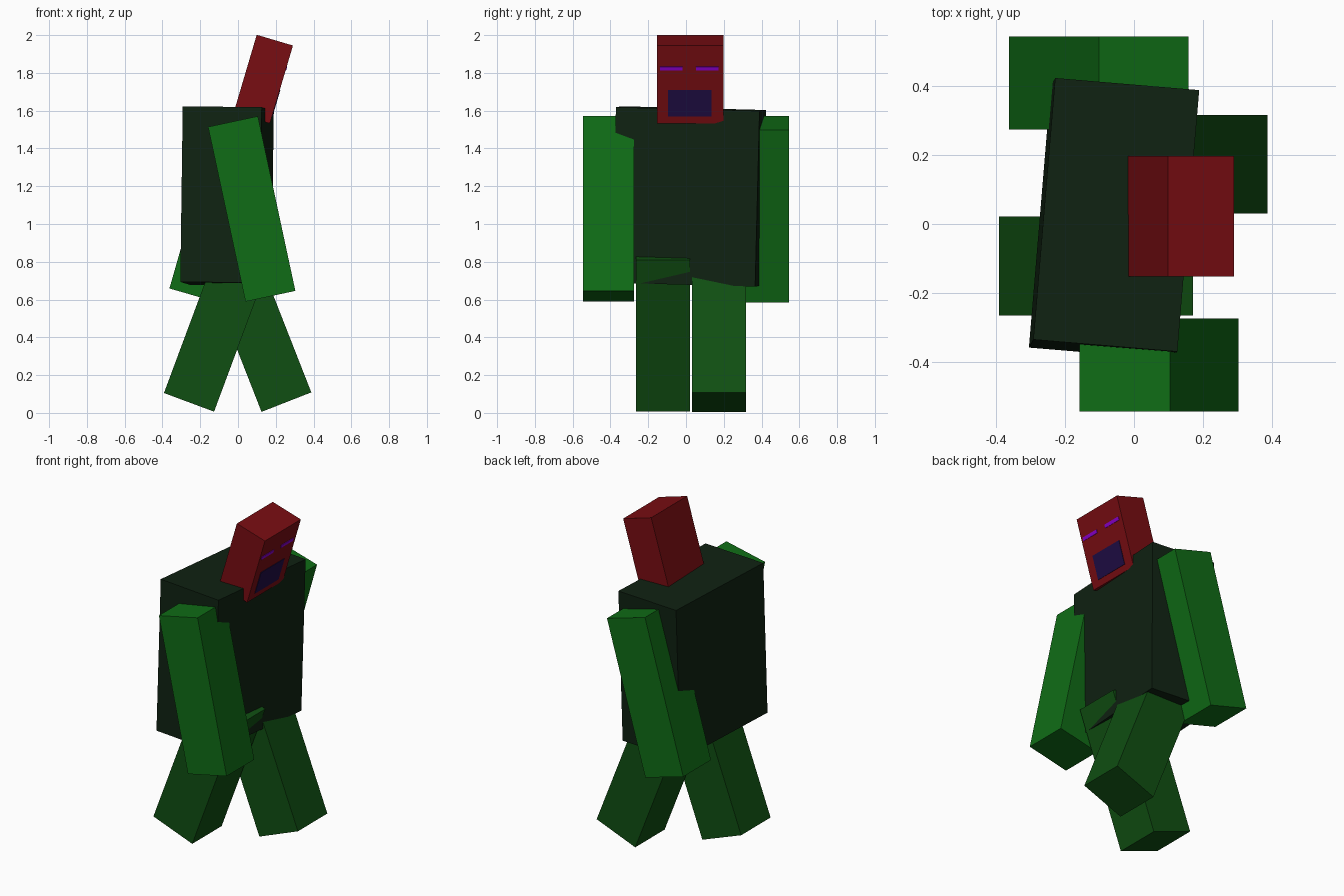
import bpy
from math import radians
from mathutils import Euler, Vector

if "Cube" in bpy.data.objects:
    bpy.data.objects.remove(bpy.data.objects["Cube"])


def material(name, rgb):
    m = bpy.data.materials.new(name)
    m.diffuse_color = (*rgb, 1)
    m.use_nodes = True
    m.node_tree.nodes["Principled BSDF"].inputs["Base Color"].default_value = m.diffuse_color
    return m


red = material("red", (0.19, 0.004, 0.006))
green = material("green", (0.005, 0.15, 0.008))
leg_green = material("leg green", (0.005, 0.078, 0.006))
dark = material("dark green", (0.005, 0.016, 0.006))
purple = material("purple", (0.25, 0.0, 0.6))
navy = material("navy", (0.014, 0.004, 0.06))


def box(name, size, center, rot, mat):
    """Box of full size, rotated by Euler degrees about its centre."""
    bpy.ops.mesh.primitive_cube_add(size=1, location=center,
                                    rotation=[radians(a) for a in rot])
    ob = bpy.context.object
    ob.name = name
    ob.scale = size
    ob.data.materials.append(mat)
    return ob


# torso, slightly twisted
box("torso", (0.42, 0.763, 0.93), (-0.058, 0.015, 1.146), (-1.5, 0.67, -4.8), dark)

# swinging limbs: name, size, centre, swing angle about y, colour
limbs = [
    ("near_arm", (0.27, 0.27, 0.946), (0.0725, -0.41, 1.08), -12.1, green),
    ("far_arm", (0.27, 0.27, 0.95), (-0.1025, 0.41, 1.078), 16.0, green),
    ("near_leg", (0.283, 0.287, 0.857), (-0.11, -0.122, 0.4575), 20.4, leg_green),
    ("far_leg", (0.283, 0.287, 0.857), (0.10, 0.174, 0.456), -21.4, leg_green),
]
for name, size, center, swing, mat in limbs:
    box(name, size, center, (0, swing, 0), mat)

# head leaning toward +x
tilt = 16.5
head_center = Vector((0.134, 0.0225, 1.767))
box("head", (0.2, 0.35, 0.43), head_center, (0, tilt, 0), red)


def face_part(name, y, z, w, h, mat):
    """Thin panel on the +x side of the head, in head coordinates."""
    offset = Euler((0, radians(tilt), 0)).to_matrix() @ Vector((0.1, y, z))
    box(name, (0.006, w, h), head_center + offset, (0, tilt, 0), mat)


# facial features
face_part("left_eye", -0.1, 0.088, 0.12, 0.021, purple)
face_part("right_eye", 0.09, 0.088, 0.12, 0.021, purple)
face_part("mouth", -0.0025, -0.103, 0.23, 0.146, navy)
